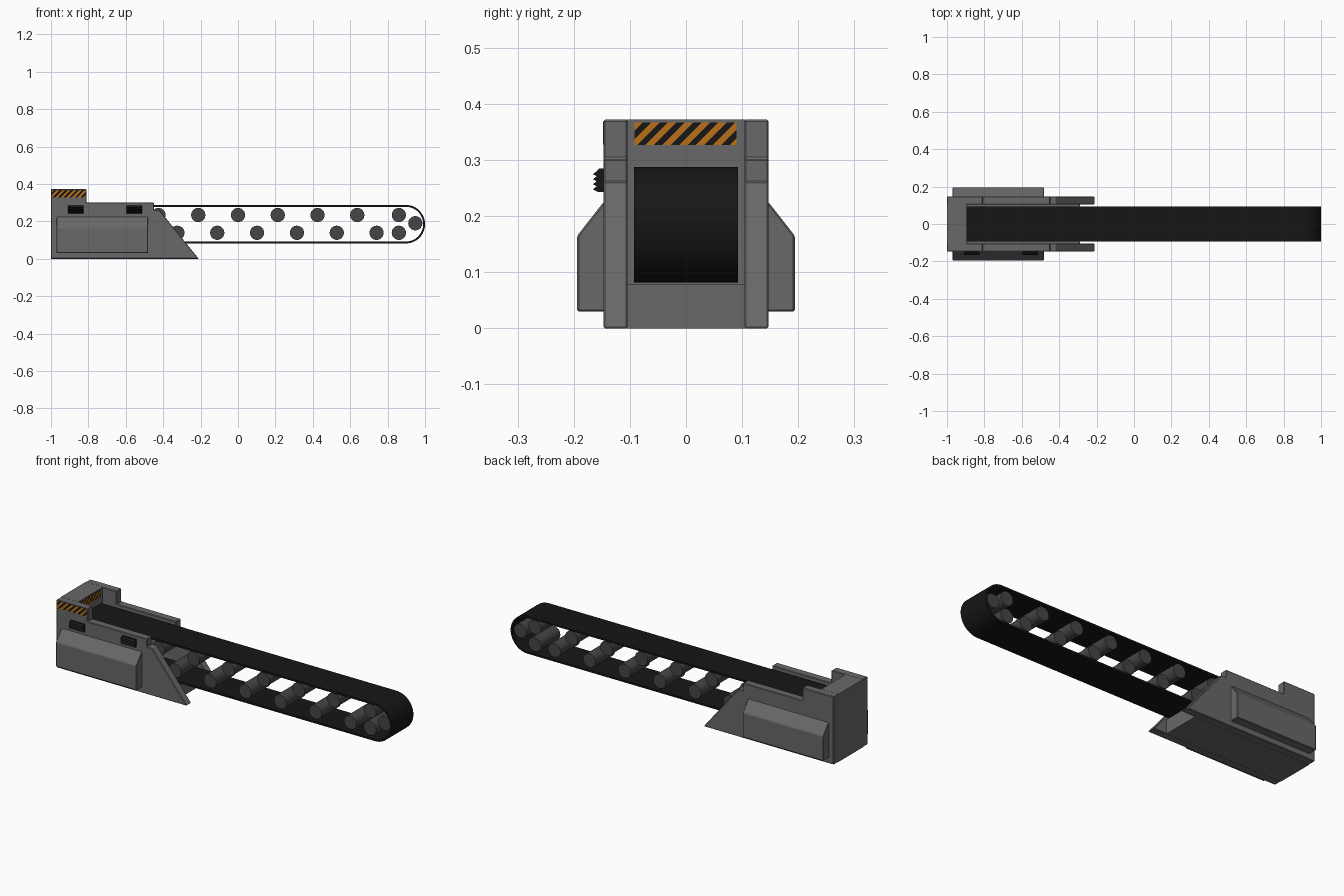
import bpy, bmesh
from math import sin, cos, pi, radians
from mathutils import Vector

if "Cube" in bpy.data.objects:
    bpy.data.objects.remove(bpy.data.objects["Cube"])


def material(name, rgb):
    m = bpy.data.materials.new(name)
    m.diffuse_color = (*rgb, 1)
    m.use_nodes = True
    m.node_tree.nodes["Principled BSDF"].inputs["Base Color"].default_value = m.diffuse_color
    return m


STEEL = material("steel", (0.14, 0.14, 0.14))
DARK = material("dark_steel", (0.06, 0.06, 0.06))
RUBBER = material("rubber", (0.008, 0.008, 0.008))
ORANGE = material("orange", (0.5, 0.16, 0.01))


def finish(bm, name, mat, bevel=0, smooth=False):
    bmesh.ops.recalc_face_normals(bm, faces=bm.faces)
    me = bpy.data.meshes.new(name)
    bm.to_mesh(me)
    bm.free()
    ob = bpy.data.objects.new(name, me)
    bpy.context.collection.objects.link(ob)
    me.materials.append(mat)
    if bevel:
        mod = ob.modifiers.new("bevel", 'BEVEL')
        mod.width, mod.segments, mod.limit_method = bevel, 1, 'ANGLE'
    if smooth:
        bpy.ops.object.select_all(action='DESELECT')
        ob.select_set(True)
        bpy.context.view_layer.objects.active = ob
        bpy.ops.object.shade_smooth_by_angle(angle=radians(35))
    return ob


def prism(name, pts, axis, a, b, mat=STEEL, bevel=0, smooth=False):
    """Extrude a profile: (x, z) along y, or (y, z) along x, from a to b."""
    bm = bmesh.new()
    put = (lambda p: (p[0], a, p[1])) if axis == 'y' else (lambda p: (a, p[0], p[1]))
    face = bm.faces.new([bm.verts.new(put(p)) for p in pts])
    new = bmesh.ops.extrude_face_region(bm, geom=[face])["geom"]
    move = Vector((0, b - a, 0)) if axis == 'y' else Vector((b - a, 0, 0))
    bmesh.ops.translate(bm, vec=move, verts=[v for v in new if isinstance(v, bmesh.types.BMVert)])
    return finish(bm, name, mat, bevel, smooth)


def rect(u0, u1, z0, z1):
    return [(u0, z0), (u1, z0), (u1, z1), (u0, z1)]


# Housing: stepped side walls with sloping fins, and side boxes
wall = [(-1, 0), (-0.21, 0), (-0.42, 0.26), (-0.45, 0.26), (-0.45, 0.302),
        (-0.81, 0.302), (-0.81, 0.372), (-1, 0.372)]
box = [(0.14, 0.03), (0.194, 0.03), (0.194, 0.165), (0.147, 0.225), (0.14, 0.225)]
for s, side in ((-1, "front"), (1, "back")):
    prism(f"side_wall_{side}", wall, 'y', s * 0.104, s * 0.147, bevel=0.003)
    prism(f"side_box_{side}", [(s * y, z) for y, z in box], 'x', -0.97, -0.48, bevel=0.003)
prism("end_wall", rect(-1, -0.895, 0, 0.372), 'y', -0.106, 0.106)
prism("floor_block", rect(-0.9, -0.29, 0, 0.078), 'y', -0.106, 0.106)

# Ridged latches on the front wall
latch = [(-0.14, 0.243), (-0.157, 0.243)]
for i in range(4):
    z = 0.245 + i * 0.009
    latch += [(-0.166, z + 0.003), (-0.159, z + 0.008)]
latch += [(-0.155, 0.285), (-0.14, 0.285)]
for i, x in enumerate((-0.91, -0.597)):
    prism(f"latch_{i + 1}", latch, 'x', x, x + 0.084, RUBBER)

# Belt: a band running into the housing and round the far end
CZ, R, T = 0.185, 0.103, 0.010


def belt_path(r):
    arc = [(1 - R + r * cos(t), CZ + r * sin(t))
           for t in (pi / 2 - pi * i / 32 for i in range(33))]
    return [(-0.9, CZ + r)] + arc + [(-0.9, CZ - r)]


prism("belt", belt_path(R) + belt_path(R - T)[::-1], 'y', -0.093, 0.093, RUBBER, smooth=True)


# Rollers: upper row, lower row and one in the nose
def roller(name, x, z, r=0.038):
    pts = [(x + r * cos(2 * pi * i / 32), z + r * sin(2 * pi * i / 32)) for i in range(32)]
    prism(name, pts, 'y', -0.084, 0.084, DARK, smooth=True)


upper = [-0.85 + 0.2125 * i for i in range(8)] + [0.86]
lower = [-0.75 + 0.213 * i for i in range(8)] + [0.86]
for i, x in enumerate(upper):
    roller(f"upper_roller_{i + 1}", x, 0.234)
for i, x in enumerate(lower):
    roller(f"lower_roller_{i + 1}", x, 0.139)
roller("nose_roller", 0.948, 0.19)


# Warning stripes: black plate with slanted orange bars trimmed at both ends
def stripes(name, axis, u0, u1, z0, z1, face, out):
    prism(name + "_plate", rect(u0, u1, z0, z1), axis, face, face + out, RUBBER)
    k = 0 if axis == 'x' else 1
    bm = bmesh.new()
    h, step = z1 - z0, 0.03
    u = u0 - h
    while u < u1:
        pts = [(u, z0), (u + step / 2, z0), (u + step / 2 + h, z1), (u + h, z1)]
        d = face + out * 1.5
        bm.faces.new([bm.verts.new((d, p, z) if k == 0 else (p, d, z)) for p, z in pts])
        u += step
    for lim, s in ((u0, -1), (u1, 1)):
        co = (0, lim, 0) if k == 0 else (lim, 0, 0)
        no = (0, s, 0) if k == 0 else (s, 0, 0)
        bmesh.ops.bisect_plane(bm, geom=bm.verts[:] + bm.edges[:] + bm.faces[:],
                               plane_co=co, plane_no=no, clear_outer=True)
    want = Vector((out, 0, 0)) if k == 0 else Vector((0, out, 0))
    bm.normal_update()
    flip = [f for f in bm.faces if f.normal.dot(want) < 0]
    me = bpy.data.meshes.new(name)
    bmesh.ops.reverse_faces(bm, faces=flip)
    bm.to_mesh(me)
    bm.free()
    me.materials.append(ORANGE)
    bpy.context.collection.objects.link(bpy.data.objects.new(name, me))


stripes("end_wall_stripes", 'x', -0.092, 0.09, 0.327, 0.367, -0.895, 0.001)
stripes("front_wall_stripes", 'y', -0.997, -0.813, 0.328, 0.369, -0.147, -0.001)
